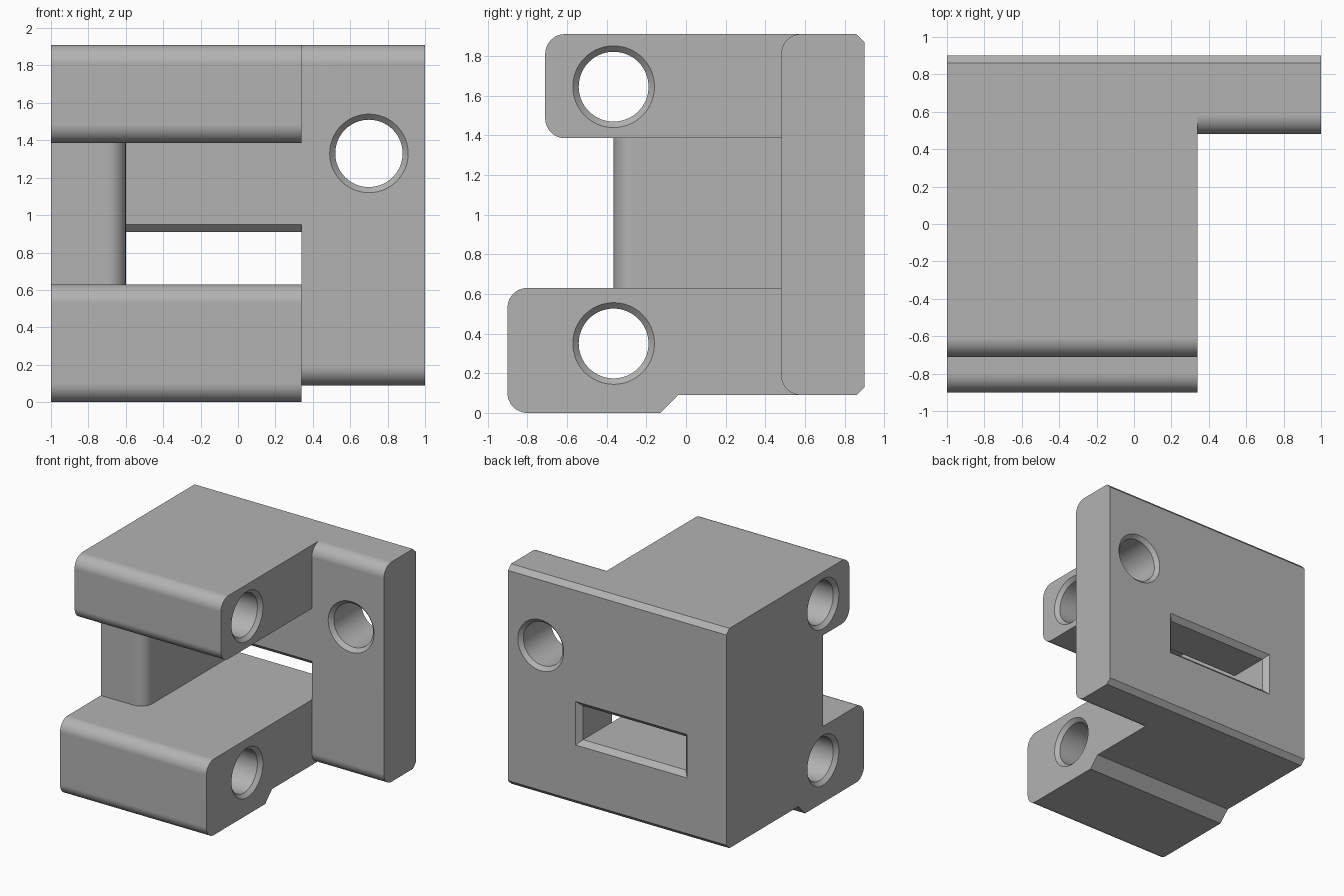
import bpy
import bmesh
from math import cos, sin, pi, tau
from mathutils import Vector

cube = bpy.data.objects.get("Cube")
if cube:
    bpy.data.objects.remove(cube, do_unlink=True)

grey = bpy.data.materials.new("plain grey")
grey.use_nodes = True
grey.diffuse_color = (0.45, 0.45, 0.45, 1)
grey.node_tree.nodes["Principled BSDF"].inputs["Base Color"].default_value = grey.diffuse_color


def loft(name, rings):
    """Solid skinned through rings of equal length, capped at both ends."""
    bm = bmesh.new()
    loops = [[bm.verts.new(p) for p in ring] for ring in rings]
    n = len(loops[0])
    for a, b in zip(loops, loops[1:]):
        for i in range(n):
            j = (i + 1) % n
            bm.faces.new((a[i], a[j], b[j], b[i]))
    bm.faces.new(loops[0])
    bm.faces.new(loops[-1])
    bmesh.ops.recalc_face_normals(bm, faces=bm.faces)
    mesh = bpy.data.meshes.new(name)
    bm.to_mesh(mesh)
    bm.free()
    mesh.materials.append(grey)
    obj = bpy.data.objects.new(name, mesh)
    bpy.context.collection.objects.link(obj)
    return obj


def rounded(corners, steps=16):
    """Outline from (u, v) corners; a third value fillets a right-angled corner."""
    out = []
    for i, c in enumerate(corners):
        p = Vector(c[:2])
        if len(c) == 2:
            out.append(p)
            continue
        a = (Vector(corners[i - 1][:2]) - p).normalized()
        b = (Vector(corners[(i + 1) % len(corners)][:2]) - p).normalized()
        for k in range(steps + 1):
            t = k / steps * pi / 2
            out.append(p + c[2] * (a * (1 - sin(t)) + b * (1 - cos(t))))
    return out


def prism_x(name, corners, x0, x1):
    outline = rounded(corners)
    return loft(name, [[(x, y, z) for y, z in outline] for x in (x0, x1)])


def rect_ring(y, x0, x1, z0, z1):
    return [(x0, y, z0), (x1, y, z0), (x1, y, z1), (x0, y, z1)]


def bore(name, axis, start, end, centre, radius, chamfer=0.03, over=0.03, n=64):
    """Through-hole cutter with a countersink at each end."""
    wide = radius + chamfer + over
    stations = [(start - over, wide), (start + chamfer, radius),
                (end - chamfer, radius), (end + over, wide)]
    rings = []
    for s, r in stations:
        ring = []
        for k in range(n):
            u, v = centre[0] + r * cos(tau * k / n), centre[1] + r * sin(tau * k / n)
            ring.append((s, u, v) if axis == "x" else (u, s, v))
        rings.append(ring)
    return loft(name, rings)


def combine(target, other, operation):
    other.hide_render = True
    mod = target.modifiers.new(operation.title(), 'BOOLEAN')
    mod.operation = operation
    mod.solver = 'EXACT'
    mod.object = other
    bpy.context.view_layer.objects.active = target
    bpy.ops.object.modifier_apply(modifier=mod.name)
    bpy.data.objects.remove(other, do_unlink=True)


# Main dimensions
R, C = 0.1, 0.04                  # fillet radius, chamfer size
LEFT, ARM_END, RIGHT = -1, 0.34, 1
FRONT, BACK = 0.48, 0.9           # back plate faces
BASE, TOP = 0.09, 1.91
SHELF, CEILING = 0.63, 1.385      # inner faces of the two arms
WALL_X, PIN_Y = -0.6, -0.365
SLOT_TOP = 0.91

# Back plate: filleted in front, chamfered behind
bracket = prism_x("bracket", [
    (FRONT, BASE, R), (BACK - C, BASE), (BACK, BASE + C),
    (BACK, TOP - C), (BACK - C, TOP), (FRONT, TOP, R)], LEFT, RIGHT)

# Upper and lower arms, run into the plate
upper_arm = prism_x("upper_arm", [
    (-0.71, CEILING, R), (0.7, CEILING), (0.7, TOP), (-0.71, TOP, R)], LEFT, ARM_END)
lower_arm = prism_x("lower_arm", [
    (-0.9, 0, R), (-0.13, 0), (-0.04, BASE), (0.7, BASE),
    (0.7, SHELF), (-0.9, SHELF, R)], LEFT, ARM_END)

# Side wall between the arms
wall_outline = rounded([(LEFT, PIN_Y), (WALL_X, PIN_Y, R), (WALL_X, 0.6), (LEFT, 0.6)])
side_wall = loft("side_wall", [[(x, y, z) for x, y in wall_outline]
                               for z in (SHELF - 0.05, CEILING + 0.05)])
for part in (upper_arm, lower_arm, side_wall):
    combine(bracket, part, 'UNION')

# Slot through the plate, chamfered behind and along its front top edge
slot = (WALL_X, ARM_END, SHELF, SLOT_TOP)
grow = C + 0.02
wide_slot = (WALL_X - grow, ARM_END + grow, SHELF - grow, SLOT_TOP + grow)
slot_cutter = loft("slot_cutter", [
    rect_ring(FRONT - 0.05, *slot), rect_ring(BACK - C, *slot),
    rect_ring(BACK + 0.02, *wide_slot)])
lip_cutter = prism_x("lip_cutter", [
    (FRONT - 0.01, SLOT_TOP + C + 0.01), (FRONT + C + 0.01, SLOT_TOP - 0.01),
    (FRONT - 0.01, SLOT_TOP - 0.01)], WALL_X, ARM_END)

# Pin holes in the arms and bolt hole in the plate
cutters = [slot_cutter, lip_cutter,
           bore("upper_pin_hole", "x", LEFT, ARM_END, (PIN_Y, 1.645), 0.176),
           bore("lower_pin_hole", "x", LEFT, ARM_END, (PIN_Y, 0.35), 0.176),
           bore("bolt_hole", "y", FRONT, BACK, (0.7, 1.33), 0.18)]
for cutter in cutters:
    combine(bracket, cutter, 'DIFFERENCE')

# Smooth fillets and bores, crisp edges
bpy.ops.object.select_all(action='DESELECT')
bracket.select_set(True)
bpy.context.view_layer.objects.active = bracket
bpy.ops.object.shade_smooth_by_angle(angle=pi / 6)
normals = bracket.modifiers.new("Flat face normals", 'WEIGHTED_NORMAL')
normals.keep_sharp = True
